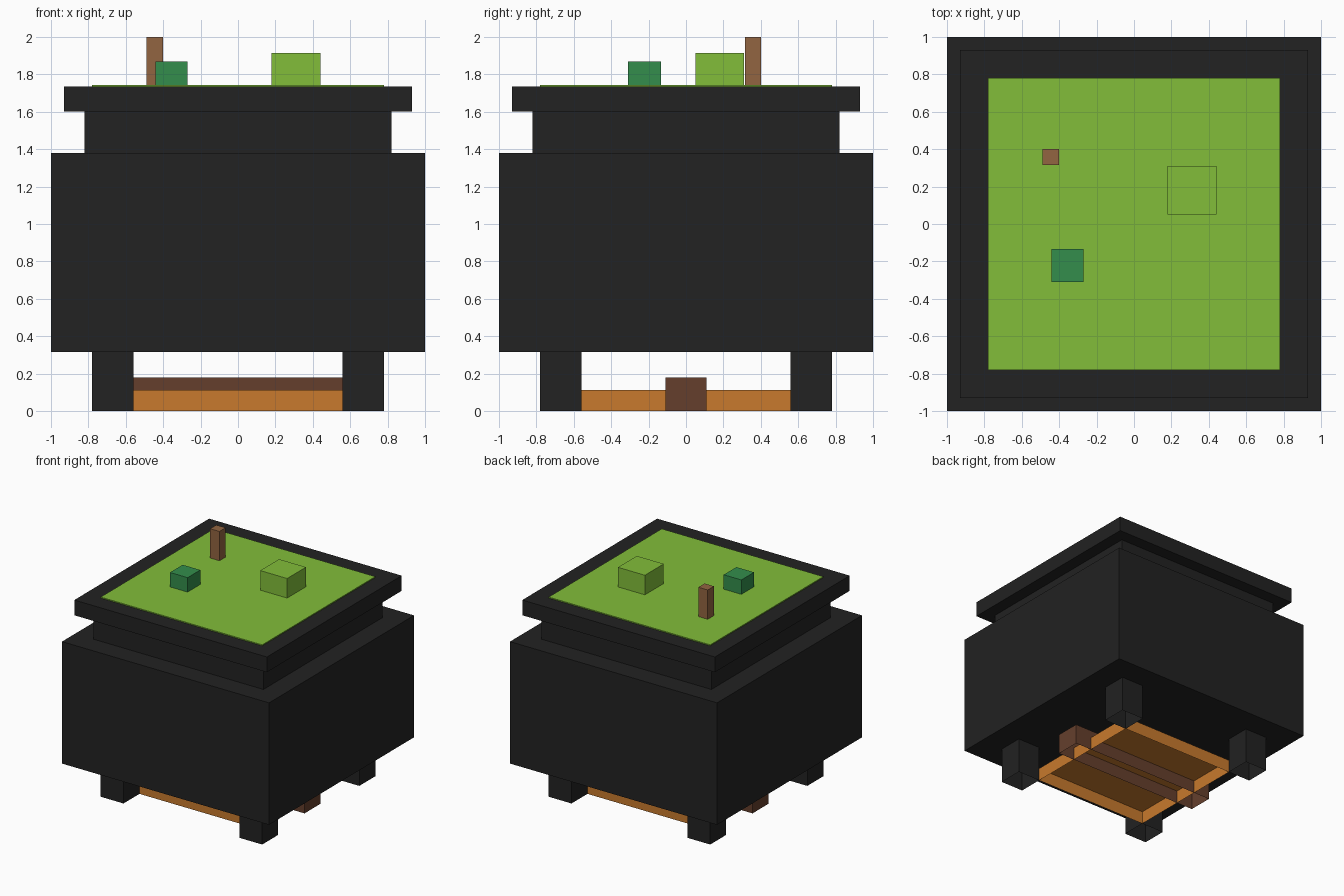
import bpy
import bmesh

cube = bpy.data.objects.get("Cube")
if cube:
    bpy.data.objects.remove(cube, do_unlink=True)


def material(name, rgb):
    """Flat material from 0-255 sRGB values, stored as linear."""
    lin = [((c / 255 + 0.055) / 1.055) ** 2.4 for c in rgb]
    mat = bpy.data.materials.new(name)
    mat.use_nodes = True
    mat.diffuse_color = (*lin, 1)
    bsdf = mat.node_tree.nodes["Principled BSDF"]
    bsdf.inputs["Base Color"].default_value = (*lin, 1)
    bsdf.inputs["Roughness"].default_value = 0.9
    return mat


def box(name, mat, x, y, z, open_bottom=False):
    """Box from (min, max) ranges, optionally without its bottom face."""
    bm = bmesh.new()
    bmesh.ops.create_cube(bm, size=1)
    for v in bm.verts:
        v.co = [r[0] + (c + 0.5) * (r[1] - r[0]) for c, r in zip(v.co, (x, y, z))]
    bm.normal_update()
    if open_bottom:
        low = [f for f in bm.faces if f.normal.z < -0.5]
        bmesh.ops.delete(bm, geom=low, context='FACES_ONLY')
    mesh = bpy.data.meshes.new(name)
    bm.to_mesh(mesh)
    bm.free()
    mesh.materials.append(mat)
    obj = bpy.data.objects.new(name, mesh)
    bpy.context.collection.objects.link(obj)
    return obj


def span(half):
    return (-half, half)


iron = material("black iron", (34, 34, 34))
lime = material("lime brew", (130, 190, 58))
green = material("dark green", (51, 141, 76))
wood = material("light wood", (146, 101, 65))
bark = material("dark bark", (101, 63, 44))
ember = material("ember orange", (200, 122, 45))

# Pot: stacked square tiers
for name, half, z in (("pot_body", 1.0, (0.315, 1.38)),
                      ("pot_neck", 0.82, (1.38, 1.602)),
                      ("pot_rim", 0.93, (1.602, 1.735))):
    box(name, iron, span(half), span(half), z)

# Four hollow legs
for side, sx in (("left", 1), ("right", -1)):
    for end, sy in (("front", -1), ("back", 1)):
        x = sorted((sx * 0.56, sx * 0.78))
        y = sorted((sy * 0.56, sy * 0.78))
        box(f"{end}_{side}_leg", iron, x, y, (0, 0.315), open_bottom=True)

# Brew surface and the things floating in it
box("brew_surface", lime, span(0.78), span(0.78), (1.735, 1.744))
box("brew_bubble", lime, (0.18, 0.44), (0.05, 0.31), (1.744, 1.915))
box("green_chunk", green, (-0.44, -0.27), (-0.31, -0.135), (1.744, 1.87))
box("stirring_stick", wood, (-0.49, -0.40), (0.315, 0.40), (1.744, 2.0))

# Fire bed and the log lying across it
box("fire_bed", ember, span(0.56), span(0.56), (0, 0.113), open_bottom=True)
box("fire_log", bark, span(0.72), span(0.11), (0, 0.18), open_bottom=True)
